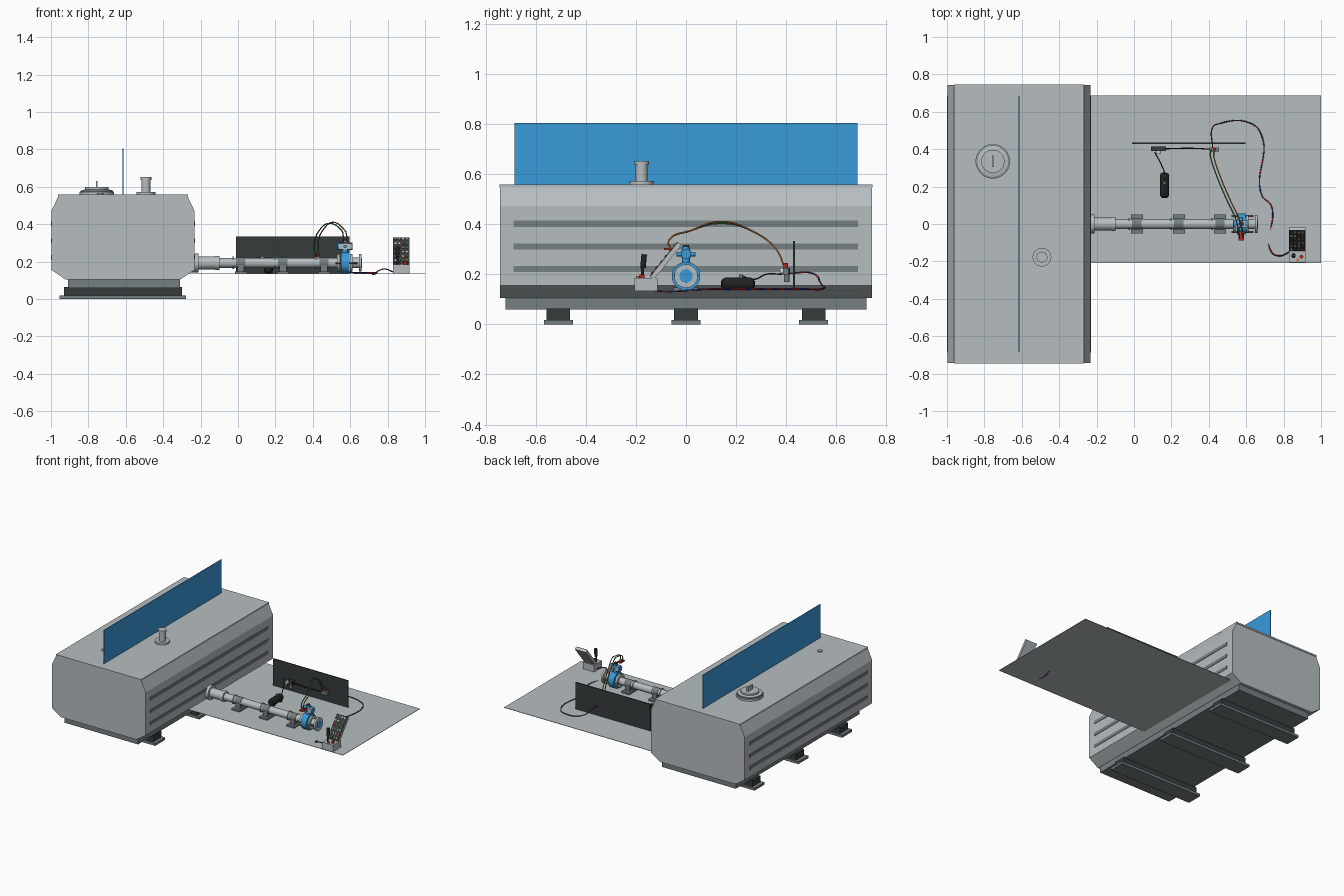
import bpy
import bmesh
import math
from mathutils import Vector, Matrix

cube = bpy.data.objects.get("Cube")
if cube:
    bpy.data.objects.remove(cube, do_unlink=True)


def paint(name, r, g, b):
    m = bpy.data.materials.new(name)
    m.use_nodes = True
    m.diffuse_color = (r, g, b, 1)
    node = next(n for n in m.node_tree.nodes if n.type == 'BSDF_PRINCIPLED')
    node.inputs["Base Color"].default_value = (r, g, b, 1)
    return m


STEEL = paint("light steel", .47, .51, .53)
GREY = paint("mid grey", .18, .21, .22)
DARK = paint("charcoal", .035, .045, .045)
BLACK = paint("black rubber", .015, .017, .017)
BLUE = paint("bright blue", .04, .33, .71)
NAVY = paint("navy", .015, .03, .25)
RED = paint("red", .5, .02, .02)
GREEN = paint("green", .02, .3, .12)
ORANGE = paint("orange", .6, .17, .03)
WHITE = paint("off white", .75, .75, .72)


def finish(name, bm, mat, smooth=False):
    bmesh.ops.recalc_face_normals(bm, faces=bm.faces)
    me = bpy.data.meshes.new(name)
    bm.to_mesh(me)
    bm.free()
    me.materials.append(mat)
    ob = bpy.data.objects.new(name, me)
    bpy.context.collection.objects.link(ob)
    if smooth:
        bpy.ops.object.select_all(action='DESELECT')
        ob.select_set(True)
        bpy.context.view_layer.objects.active = ob
        bpy.ops.object.shade_smooth_by_angle(angle=math.radians(35))
    return ob


def box(name, x, y, z, mat, tilt=0):
    """Box from three (low, high) ranges, tilted about x through its centre."""
    bm = bmesh.new()
    mid = Vector([(a + b) / 2 for a, b in (x, y, z)])
    size = [b - a for a, b in (x, y, z)]
    m = Matrix.Translation(mid) @ Matrix.Rotation(tilt, 4, 'X') @ Matrix.Diagonal((*size, 1))
    bmesh.ops.create_cube(bm, size=1, matrix=m)
    return finish(name, bm, mat)


def lathe(name, base, axis, profile, mat, sides=32):
    """Revolve (radius, distance) pairs around an axis starting at base."""
    bm = bmesh.new()
    pts = [(0, profile[0][1])] + profile + [(0, profile[-1][1])]
    vs = [bm.verts.new((r, 0, d)) for r, d in pts]
    es = [bm.edges.new(p) for p in zip(vs, vs[1:])]
    bmesh.ops.spin(bm, geom=vs + es, cent=(0, 0, 0), axis=(0, 0, 1),
                   angle=math.tau, steps=sides, use_merge=True)
    bmesh.ops.remove_doubles(bm, verts=bm.verts, dist=1e-5)
    turn = Vector((0, 0, 1)).rotation_difference(Vector(axis)).to_matrix().to_4x4()
    bmesh.ops.transform(bm, verts=bm.verts, matrix=Matrix.Translation(base) @ turn)
    return finish(name, bm, mat, sides > 8)


def rod(name, a, b, r, mat, sides=24):
    d = Vector(b) - Vector(a)
    return lathe(name, a, d, [(r, 0), (r, d.length)], mat, sides)


def hose(name, pts, r, mat, bands=None):
    """Smooth tube along points; bands is an optional second material."""
    cu = bpy.data.curves.new(name, 'CURVE')
    cu.dimensions = '3D'
    cu.bevel_depth = r
    cu.bevel_resolution = 1
    sp = cu.splines.new('BEZIER')
    sp.bezier_points.add(len(pts) - 1)
    for p, co in zip(sp.bezier_points, pts):
        p.co = co
        p.handle_left_type = p.handle_right_type = 'AUTO'
    tmp = bpy.data.objects.new(name + "_path", cu)
    me = bpy.data.meshes.new_from_object(tmp)
    bpy.data.objects.remove(tmp)
    me.materials.clear()
    me.materials.append(mat)
    if bands:
        me.materials.append(bands)
        for f in me.polygons:
            f.material_index = int((f.center.x + f.center.y) / .03) % 2
    ob = bpy.data.objects.new(name, me)
    bpy.context.collection.objects.link(ob)


# Tank body: eight-sided section extruded along y
CX = -.615
half = [(.308, .105), (.382, .155), (.382, .472), (.345, .55)]
section = half + [(-x, z) for x, z in reversed(half)]
bm = bmesh.new()
end = bm.faces.new([bm.verts.new((CX + x, -.742, z)) for x, z in section])
ext = bmesh.ops.extrude_face_region(bm, geom=[end])
bmesh.ops.translate(bm, vec=(0, 1.484, 0),
                    verts=[v for v in ext['geom'] if isinstance(v, bmesh.types.BMVert)])
finish("tank_body", bm, STEEL)
box("tank_lid", (-.962, -.268), (-.745, .745), (.546, .558), STEEL)
for side in (-1, 1):
    for i, z in enumerate((.222, .311, .402)):
        x = CX + side * .382
        box(f"side_rib_{side}_{i}", (x - .003, x + .003), (-.688, .686),
            (z - .012, z + .012), GREY)

# Skid and feet
box("skid_frame", (-.91, -.31), (-.72, .72), (.06, .106), GREY)
for i, y in enumerate((-.51, 0, .51)):
    box(f"foot_beam_{i}", (-.93, -.3), (y - .047, y + .047), (.018, .064), DARK)
    box(f"foot_plate_{i}", (-.955, -.277), (y - .058, y + .058), (0, .018), GREY)

# Roof fittings
box("blue_panel", (CX - .002, CX + .002), (-.685, .685), (.555, .805), BLUE)
lathe("hatch", (-.755, .335, .556), (0, 0, 1),
      [(.092, 0), (.092, .016), (.083, .02), (.083, .026), (.062, .03), (.062, .042)], STEEL, 48)
lathe("hatch_rim", (-.755, .335, .56), (0, 0, 1), [(.088, 0), (.088, .018)], GREY, 48)
box("hatch_handle", (-.76, -.75), (.305, .365), (.59, .63), STEEL)
lathe("vent_pipe", (-.492, -.177, .556), (0, 0, 1),
      [(.05, 0), (.05, .016), (.024, .016), (.024, .08), (.029, .08), (.029, .096)], STEEL)
lathe("roof_plug", (-.737, -.505, .556), (0, 0, 1), [(.018, 0), (.018, .01)], STEEL, 6)

# Floor sheet and dark back board
box("floor_sheet", (-.3, 1), (-.208, .688), (.133, .136), STEEL)
box("back_board", (-.012, .597), (.427, .435), (.136, .333), DARK)

# Outlet pipe with flanges and saddles
PZ = .193
lathe("outlet_pipe", (-.26, 0, PZ), (1, 0, 0),
      [(.05, 0), (.05, .05), (.034, .05), (.034, .14), (.038, .14), (.038, .16),
       (.026, .16), (.026, .79)], STEEL)
lathe("outlet_end", (.6, 0, PZ), (1, 0, 0),
      [(.047, 0), (.047, .012), (.028, .012), (.028, .046), (.047, .046), (.047, .06)], STEEL)
lathe("outlet_bore", (.66, 0, PZ), (1, 0, 0), [(.027, 0), (.027, .002)], BLUE)
for i, x in enumerate((.015, .24, .46)):
    box(f"saddle_base_{i}", (x - .032, x + .032), (-.05, .05), (.136, .148), GREY)
    box(f"saddle_block_{i}", (x - .018, x + .018), (-.026, .026), (.148, .185), GREY)
    rod(f"saddle_strap_{i}", (x - .025, 0, PZ), (x + .025, 0, PZ), .029, GREY)
    rod(f"pipe_joint_{i}", (x - .045, 0, PZ), (x - .037, 0, PZ), .033, STEEL)

# Valve and actuator
rod("valve_flange", (.53, 0, PZ), (.545, 0, PZ), .047, STEEL)
rod("valve_body", (.55, 0, PZ), (.595, 0, PZ), .057, BLUE)
rod("valve_stem", (.573, 0, .24), (.573, 0, .31), .016, BLUE)
box("actuator", (.54, .607), (-.02, .02), (.265, .298), STEEL)
rod("actuator_cap", (.573, 0, .298), (.573, 0, .318), .012, DARK)
for s in (-1, 1):
    rod(f"actuator_end_{s}", (.573 + s * .02, 0, .281), (.573 + s * .04, 0, .281), .02, BLUE)
    rod(f"valve_bolt_{s}", (.52, s * .043, PZ), (.64, s * .043, PZ), .006, GREY, 8)
    rod(f"valve_port_{s}", (.573, s * .018, .281), (.573, s * .038, .281), .009, BLUE)
box("valve_switch", (.56, .588), (-.088, -.04), (.297, .306), RED)

# Air reservoir and regulator
lathe("air_reservoir", (.163, .14, .162), (0, 1, 0),
      [(.01, 0), (.02, .006), (.025, .018), (.025, .117), (.02, .129), (.01, .135)], BLACK)
for s in (.17, .245):
    box(f"reservoir_foot_{s}", (.143, .183), (s - .006, s + .006), (.136, .15), BLACK)
rod("reservoir_port", (.163, .22, .185), (.163, .22, .2), .008, GREY, 12)
box("regulator_block", (.09, .17), (.39, .415), (.2, .225), DARK)
for i, x in enumerate((.105, .15)):
    rod(f"regulator_bowl_{i}", (x, .402, .17), (x, .402, .2), .011, GREY, 16)
rod("regulator_gauge", (.13, .375, .213), (.13, .392, .213), .012, WHITE, 16)
box("solenoid_block", (.405, .455), (.388, .41), (.2, .225), GREY)
rod("solenoid_cap", (.43, .399, .225), (.43, .399, .245), .009, RED, 12)
hose("reservoir_hose", [(.11, .385, .2), (.145, .32, .2), (.163, .27, .18), (.163, .22, .195)], .003, BLACK)
hose("supply_hose", [(.17, .402, .212), (.3, .405, .205), (.41, .4, .212)], .003, BLACK)

# Control hoses arching to the valve
for name, dx, top, mat in (("orange_hose", .009, .41, ORANGE), ("green_hose", -.009, .404, GREEN)):
    hose(name, [(.42 + dx, .395, .225), (.418 + dx, .36, .3), (.45 + dx, .26, .375),
                (.5 + dx, .14, top), (.555 + dx, .02, .375), (.573 + dx, -.07, .33),
                (.573 + dx, -.06, .302)], .0035, mat)

# Signal cable across the floor
hose("signal_cable", [(.83, -.15, .145), (.78, -.17, .16), (.735, -.15, .141), (.733, .1, .141),
                      (.685, .15, .141), (.68, .48, .141), (.62, .54, .141), (.45, .535, .17),
                      (.42, .515, .2), (.42, .41, .205)], .0035, NAVY, RED)

# Control desk: base, sloped board, buttons, lever
box("desk_base", (.828, .917), (-.205, -.113), (.136, .185), STEEL)
A, B = Vector((.872, -.135, .185)), Vector((.872, -.025, .322))
slope = B - A
tilt = math.atan2(slope.z, slope.y)
mid = (A + B) / 2
out = Vector((0, -math.sin(tilt), math.cos(tilt)))
h = slope.length / 2
box("desk_board", (.828, .917), (mid.y - h, mid.y + h), (mid.z - .009, mid.z + .009), STEEL, tilt)
face = mid + out * .0105
box("desk_face", (.83, .915), (face.y - h, face.y + h), (face.z - .002, face.z + .002), DARK, tilt)
colours = (WHITE, GREY, RED, STEEL, GREEN, WHITE, ORANGE)
for row in range(6):
    for col in range(4):
        p = face + slope * ((row + .5) / 6 - .5) + Vector(((col - 1.5) * .02, 0, 0))
        rod(f"button_{row}_{col}", p, p + out * .006, .0055, colours[(row * 3 + col * 2) % 7], 10)
rod("lever", (.853, -.175, .185), (.853, -.172, .24), .006, BLACK, 12)
rod("lever_grip", (.853, -.172, .225), (.853, -.167, .28), .011, BLACK, 16)
rod("stop_button", (.895, -.175, .185), (.895, -.175, .2), .01, RED, 16)
rod("selector_knob", (.875, -.192, .185), (.875, -.192, .193), .008, ORANGE, 12)
